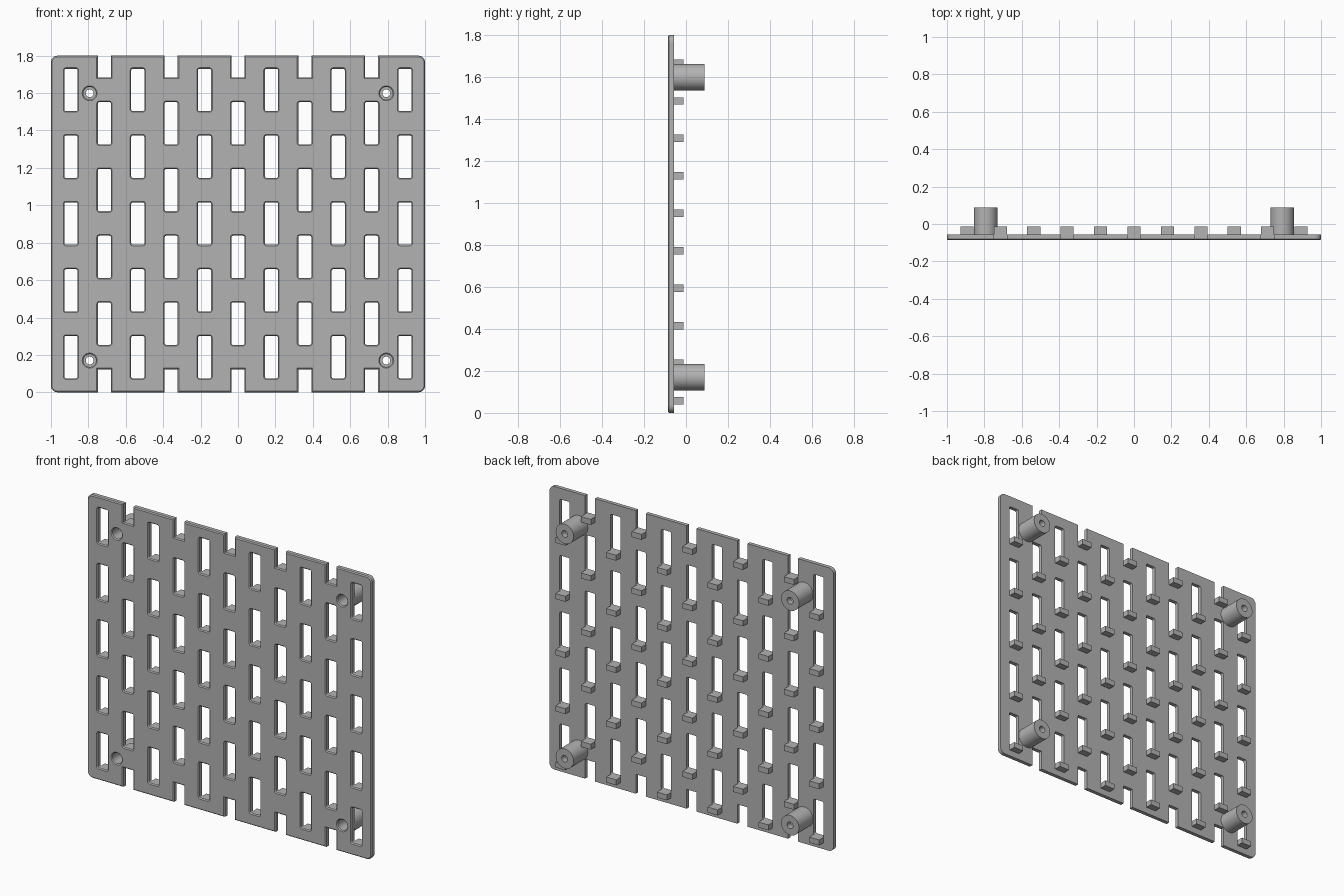
import bpy, bmesh, math

if "Cube" in bpy.data.objects:
    bpy.data.objects.remove(bpy.data.objects["Cube"])

Y0, Y1 = -0.086, -0.056      # plate front and back
PEG_Y, POST_Y = -0.013, 0.087
CH = 0.006                   # front edge chamfer
PITCH = 0.3572
TOP = 1.8
SLOT_W, SLOT_H = 0.07, 0.226

grey = bpy.data.materials.new("grey plastic")
grey.diffuse_color = (0.45, 0.45, 0.45, 1)
grey.use_nodes = True
grey.node_tree.nodes["Principled BSDF"].inputs["Base Color"].default_value = grey.diffuse_color


def finish(bm, name, smooth=False):
    bmesh.ops.recalc_face_normals(bm, faces=bm.faces[:])
    me = bpy.data.meshes.new(name)
    bm.to_mesh(me)
    bm.free()
    me.materials.append(grey)
    ob = bpy.data.objects.new(name, me)
    bpy.context.collection.objects.link(ob)
    if smooth:
        bpy.context.view_layer.objects.active = ob
        ob.select_set(True)
        bpy.ops.object.shade_smooth_by_angle(angle=math.radians(30))
        ob.select_set(False)
    return ob


def arc(cx, cz, r, a0, a1, n):
    return [(cx + r * math.cos(math.radians(a0 + (a1 - a0) * i / n)),
             cz + r * math.sin(math.radians(a0 + (a1 - a0) * i / n))) for i in range(n + 1)]


def slot_loop(cx, cz, d):
    hw, hh, r = SLOT_W / 2 + d, SLOT_H / 2 + d, 0.008 + d
    pts = []
    for sx, sz, a in ((1, 1, 0), (-1, 1, 90), (-1, -1, 180), (1, -1, 270)):
        pts += arc(cx + sx * (hw - r), cz + sz * (hh - r), r, a, a + 90, 3)
    return pts


def hole_loop(cx, cz, d):
    return arc(cx, cz, 0.034 + d, 0, 360, 32)[:-1]


odd_x = [(i - 2) * PITCH for i in range(5)]
even_x = [(i - 2.5) * PITCH for i in range(6)]
even_z = [0.188 + i * PITCH for i in range(5)]
odd_z = [0.367 + i * PITCH for i in range(4)]
NOTCH_LOW, NOTCH_HIGH = 0.123, 1.684


def outline_loop(d):
    # rounded board edge with open notches on top and bottom
    r, R = 0.035 - d, 0.035
    hw = SLOT_W / 2 + d
    pts = arc(-1 + R, R, r, 180, 270, 6)
    for x in odd_x:
        pts += [(x - hw, d), (x - hw, NOTCH_LOW + d), (x + hw, NOTCH_LOW + d), (x + hw, d)]
    pts += arc(1 - R, R, r, 270, 360, 6) + arc(1 - R, TOP - R, r, 0, 90, 6)
    for x in reversed(odd_x):
        pts += [(x + hw, TOP - d), (x + hw, NOTCH_HIGH - d),
                (x - hw, NOTCH_HIGH - d), (x - hw, TOP - d)]
    return pts + arc(-1 + R, TOP - R, r, 90, 180, 6)


# board: walls of every loop, then filled front and back
slots = [(x, z) for x in even_x for z in even_z] + [(x, z) for x in odd_x for z in odd_z]
posts = [(x, z) for x in (-0.793, 0.793) for z in (0.17, 1.599)]
loops = [outline_loop]
loops += [lambda d, s=s: slot_loop(*s, d) for s in slots]
loops += [lambda d, p=p: hole_loop(*p, d) for p in posts]
bm = bmesh.new()
caps = ([], [])
for loop in loops:
    rings = [[bm.verts.new((x, y, z)) for x, z in loop(d)]
             for y, d in ((Y0, CH), (Y0 + CH, 0), (Y1, 0))]
    n = len(rings[0])
    for a, b in zip(rings, rings[1:]):
        for i in range(n):
            j = (i + 1) % n
            bm.faces.new((a[i], a[j], b[j], b[i]))
    for cap, ring in zip(caps, (rings[0], rings[2])):
        cap += [bm.edges.get((ring[i], ring[(i + 1) % n])) for i in range(n)]
for cap, ny in zip(caps, (-1, 1)):
    bmesh.ops.triangle_fill(bm, edges=cap, use_beauty=True, normal=(0, ny, 0))
finish(bm, "board")

# pegs: small ledges behind the lower end of each slot and upper notch
bm = bmesh.new()
ledges = [(x, z - SLOT_H / 2) for x, z in slots] + [(x, NOTCH_HIGH) for x in odd_x]
for x, z in ledges:
    verts = bmesh.ops.create_cube(bm, size=1)["verts"]
    for v in verts:
        v.co = (x + v.co.x * SLOT_W, (Y1 + PEG_Y) / 2 + v.co.y * (PEG_Y - Y1),
                z - 0.0175 + v.co.z * 0.035)
finish(bm, "pegs")

# standoffs: hollow posts with a wide bore in front and a narrow one behind
profile = [(0.034, Y1), (0.063, Y1), (0.063, POST_Y), (0.021, POST_Y), (0.021, 0.05), (0.034, 0.05)]
for k, (cx, cz) in enumerate(posts):
    bm = bmesh.new()
    rings = [[bm.verts.new((x, y, z)) for x, z in arc(cx, cz, r, 0, 360, 32)[:-1]]
             for r, y in profile]
    for a, b in zip(rings, rings[1:] + rings[:1]):
        for i in range(32):
            j = (i + 1) % 32
            bm.faces.new((a[i], a[j], b[j], b[i]))
    finish(bm, f"standoff_{k + 1}", True)
